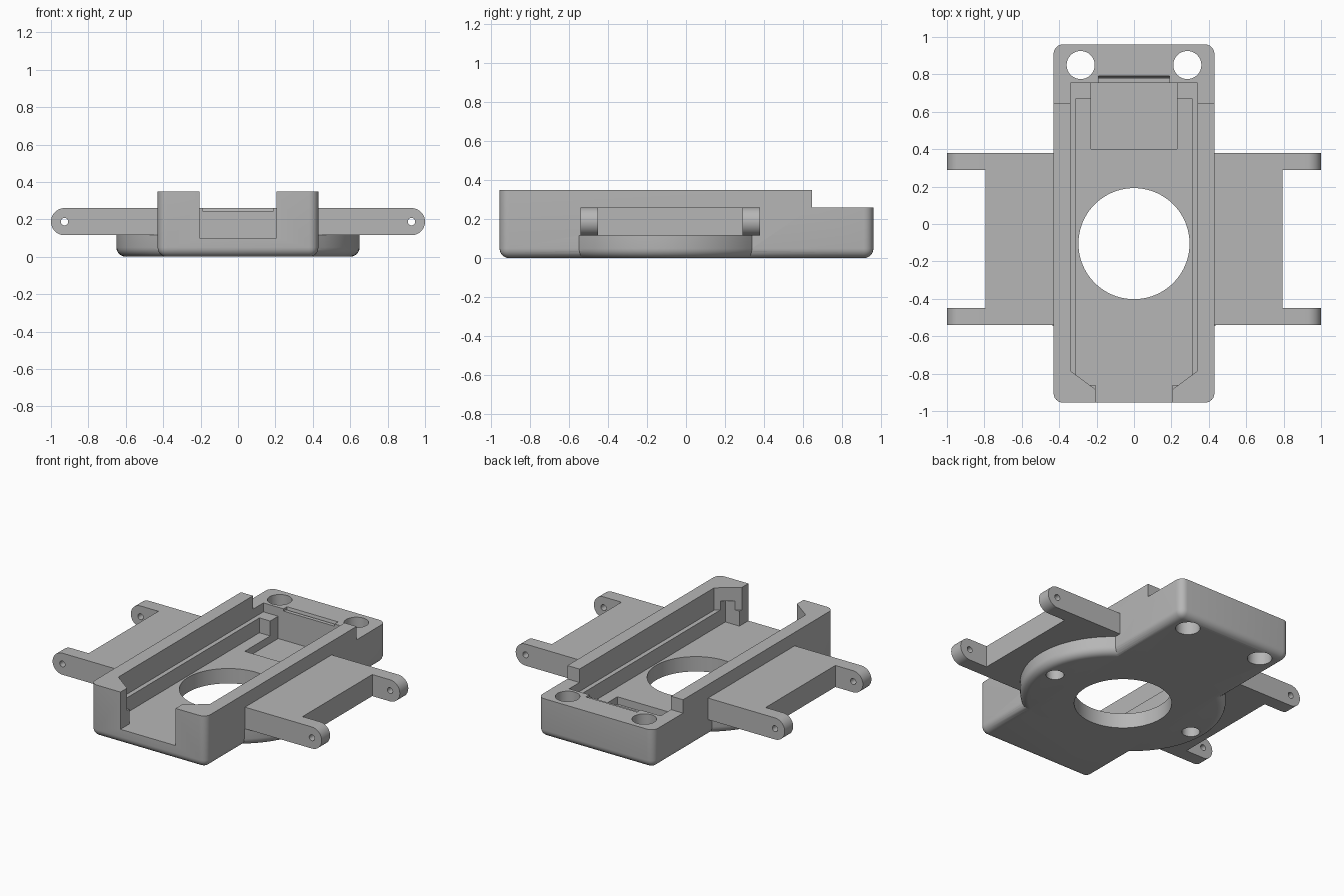
import bpy, bmesh, math
from mathutils import Matrix, Vector

cube = bpy.data.objects.get("Cube")
if cube:
    bpy.data.objects.remove(cube, do_unlink=True)

GREY = (0.47, 0.47, 0.47, 1)
grey = bpy.data.materials.new("plain_grey")
grey.use_nodes = True
grey.diffuse_color = GREY
grey.node_tree.nodes["Principled BSDF"].inputs["Base Color"].default_value = GREY


def finish(name, bm):
    bmesh.ops.recalc_face_normals(bm, faces=bm.faces)
    mesh = bpy.data.meshes.new(name)
    bm.to_mesh(mesh)
    bm.free()
    mesh.materials.append(grey)
    obj = bpy.data.objects.new(name, mesh)
    bpy.context.collection.objects.link(obj)
    return obj


def prism(name, points, lo, hi, axis="z", fillet=0, round_corners=False):
    """Extrude a flat outline along an axis, optionally filleting its bottom."""
    place = {"x": lambda a, b, c: (c, a, b), "y": lambda a, b, c: (a, c, b),
             "z": lambda a, b, c: (a, b, c)}[axis]
    bm = bmesh.new()
    face = bm.faces.new([bm.verts.new(place(a, b, lo)) for a, b in points])
    ext = bmesh.ops.extrude_face_region(bm, geom=[face])
    shift = Vector(place(0, 0, hi - lo))
    bmesh.ops.translate(bm, vec=shift, verts=[v for v in ext["geom"] if isinstance(v, bmesh.types.BMVert)])
    if fillet:
        edges = [e for e in bm.edges
                 if all(abs(v.co.z - lo) < 1e-5 for v in e.verts)
                 or (round_corners and abs(e.verts[0].co.z - e.verts[1].co.z) > 1e-4)]
        bmesh.ops.bevel(bm, geom=edges, offset=fillet, segments=6, profile=0.5, affect="EDGES")
    return finish(name, bm)


def rect(x0, x1, y0, y1):
    return [(x0, y0), (x1, y0), (x1, y1), (x0, y1)]


def ellipse(cx, cy, rx, ry, count=48, start=0.0, sweep=math.tau):
    return [(cx + rx * math.cos(start + sweep * i / count),
             cy + ry * math.sin(start + sweep * i / count)) for i in range(count)]


def combine(target, tool, operation="DIFFERENCE"):
    mod = target.modifiers.new("join", "BOOLEAN")
    mod.operation, mod.solver, mod.object = operation, "EXACT", tool
    bpy.context.view_layer.objects.active = target
    bpy.ops.object.modifier_apply(modifier=mod.name)
    bpy.data.objects.remove(tool, do_unlink=True)


def smooth(obj):
    bpy.ops.object.select_all(action="DESELECT")
    obj.select_set(True)
    bpy.context.view_layer.objects.active = obj
    bpy.ops.object.shade_smooth_by_angle(angle=math.radians(30))


# Main tray with a rounded round base underneath
HOLE_Y = -0.105
tray = prism("tray", rect(-0.43, 0.43, -0.955, 0.96), 0, 0.35, fillet=0.05, round_corners=True)
base = prism("base_disc", ellipse(0, HOLE_Y, 0.65, 0.59, 96), 0, 0.115, fillet=0.05)
combine(tray, base, "UNION")

# Lowered back shelf
combine(tray, prism("cut", rect(-1, 1, 0.645, 1.2), 0.26, 0.6))

# Upper cavity with angled front corners, open at the front
half = [(0.34, 0.755), (0.34, -0.785), (0.205, -0.885), (0.205, -1.1)]
outline = half + [(-x, y) for x, y in reversed(half)]
combine(tray, prism("cut", outline, 0.20, 0.6))

# Lower channel, front undercut, front opening and back pocket
for x, y0, y1, z0, z1 in ((0.31, -0.86, 0.67, 0.10, 0.22),
                          (0.31, -0.86, -0.70, 0.10, 0.26),
                          (0.205, -1.1, -0.80, 0.10, 0.30),
                          (0.23, 0.40, 0.755, 0.05, 0.23)):
    combine(tray, prism("cut", rect(-x, x, y0, y1), z0, z1))

# Catch bar with a sloped slit behind it
catch = [(0.74, 0.245), (0.78, 0.245), (0.78, 0.19), (0.796, 0.28), (0.74, 0.28)]
combine(tray, prism("cut", catch, -0.19, 0.19, axis="x"))

# Centre opening, back mounting holes and blind holes in the base
combine(tray, prism("cut", ellipse(0, HOLE_Y, 0.297, 0.297, 80), -0.2, 0.6))
for side in (-1, 1):
    combine(tray, prism("cut", ellipse(side * 0.285, 0.85, 0.075, 0.075), -0.2, 0.6))
    combine(tray, prism("cut", ellipse(side * 0.54, HOLE_Y, 0.055, 0.055), -0.2, 0.11))
smooth(tray)

# Side wings, each with two round-ended pierced arms
LOW, HIGH = 0.115, 0.26
MID, R = (LOW + HIGH) / 2, (HIGH - LOW) / 2
for side, label in ((1, "left"), (-1, "right")):
    inner, outer = sorted((side * 0.42, side * 0.795))
    prism(label + "_wing", rect(inner, outer, -0.54, 0.38), LOW, HIGH)
    for y0, y1, end in ((-0.54, -0.45, "front"), (0.29, 0.38, "back")):
        tip = ellipse(1 - R, MID, R, R, 20, -math.pi / 2, math.pi) + [(1 - R, HIGH)]
        shape = [(side * x, z) for x, z in [(0.795, HIGH), (0.795, LOW)] + tip]
        arm = prism(f"{label}_{end}_arm", shape, y0, y1, axis="y")
        combine(arm, prism("cut", ellipse(side * (1 - R), MID, 0.02, 0.02, 20), y0 - 0.1, y1 + 0.1, axis="y"))
        smooth(arm)
